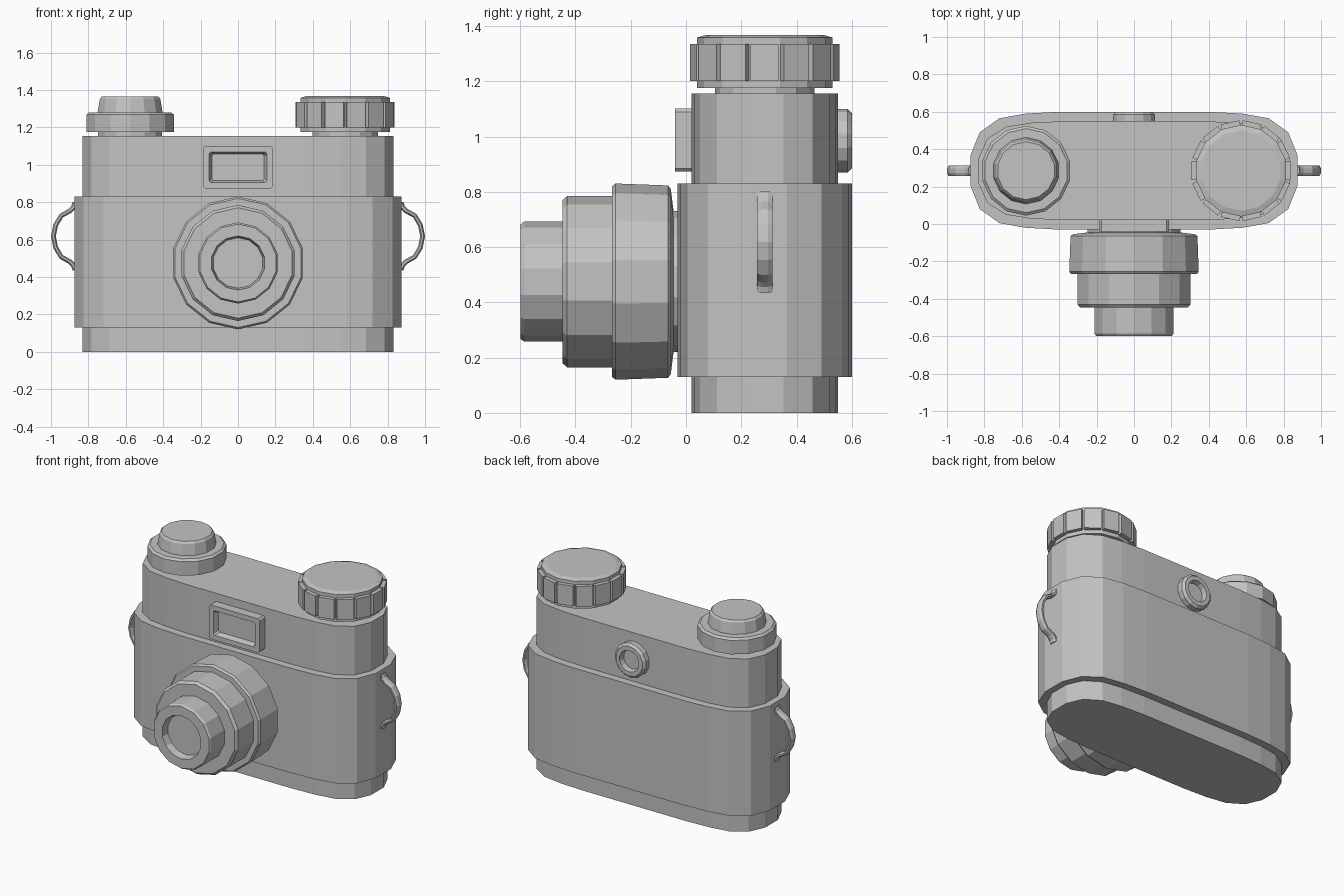
import bpy, bmesh, math
from mathutils import Vector, Matrix

cube = bpy.data.objects.get("Cube")
if cube:
    bpy.data.objects.remove(cube, do_unlink=True)

grey = bpy.data.materials.new("body grey")
grey.use_nodes = True
colour = (0.55, 0.55, 0.55, 1)
grey.diffuse_color = colour
grey.node_tree.nodes["Principled BSDF"].inputs["Base Color"].default_value = colour

SIDES = 14
MID_Y = 0.285


def finish(bm, name):
    bmesh.ops.recalc_face_normals(bm, faces=bm.faces)
    mesh = bpy.data.meshes.new(name)
    bm.to_mesh(mesh)
    bm.free()
    mesh.materials.append(grey)
    obj = bpy.data.objects.new(name, mesh)
    bpy.context.collection.objects.link(obj)
    return obj


def loft(bm, rings, caps=True):
    """Skin a list of closed point loops."""
    loops = [[bm.verts.new(p) for p in ring] for ring in rings]
    n = len(loops[0])
    for a, b in zip(loops, loops[1:]):
        for i in range(n):
            j = (i + 1) % n
            bm.faces.new((a[i], a[j], b[j], b[i]))
    if caps:
        bm.faces.new(loops[0][::-1])
        bm.faces.new(loops[-1])


def lathe(name, profile, matrix):
    """Turn (radius, height) pairs around local z."""
    bm = bmesh.new()
    angles = [math.tau * i / SIDES for i in range(SIDES)]
    loft(bm, [[matrix @ Vector((r * math.sin(a), r * math.cos(a), h)) for a in angles]
              for r, h in profile])
    return finish(bm, name)


# Rounded body outline, one quarter mirrored to all four
QUARTER = [(0.875, 0.08), (0.825, 0.205), (0.72, 0.28), (0.58, 0.305), (0.40, 0.315)]


def body_block(name, sx, sy, z0, z1):
    q = [(x * sx, y * sy) for x, y in QUARTER]
    outline = q + [(-x, y) for x, y in q[::-1]]
    outline += [(-x, -y) for x, y in outline]
    bm = bmesh.new()
    loft(bm, [[(x, y + MID_Y, z) for x, y in outline] for z in (z0, z1)])
    finish(bm, name)


body_block("base_plate", 0.95, 0.84, 0, 0.13)
body_block("main_body", 1, 1, 0.13, 0.83)
body_block("top_housing", 0.95, 0.84, 0.83, 1.155)

# Stepped lens barrel, pointing forward
forward = Matrix.Translation((0, 0, 0.475)) @ Matrix.Rotation(math.pi / 2, 4, "X")
lathe("lens_barrel", [
    (0.255, -0.02), (0.255, 0.045), (0.335, 0.055), (0.348, 0.065), (0.355, 0.255), (0.345, 0.268),
    (0.31, 0.268), (0.31, 0.43), (0.295, 0.447),
    (0.217, 0.447), (0.217, 0.585), (0.208, 0.598),
    (0.145, 0.598), (0.135, 0.55)], forward)

# Eyepiece on the back
backward = Matrix.Translation((0, 0.54, 0.985)) @ Matrix.Rotation(-math.pi / 2, 4, "X")
lathe("eyepiece", [(0.115, -0.01), (0.115, 0.045), (0.1, 0.06), (0.072, 0.06),
                   (0.066, 0.025)], backward)


# Viewfinder frame with a sunken window
def rounded_rect(w, h, c, y):
    corner = [(w, h - c), (w - c, h)]
    half = corner + [(-x, z) for x, z in corner[::-1]]
    return [(x, y, z + 0.987) for x, z in half + [(-x, -z) for x, z in half]]


bm = bmesh.new()
loft(bm, [rounded_rect(0.187, 0.114, 0.012, 0.04), rounded_rect(0.187, 0.114, 0.012, -0.04),
          rounded_rect(0.155, 0.082, 0.01, -0.04), rounded_rect(0.14, 0.07, 0.01, -0.005)])
finish(bm, "viewfinder")

# Stepped button on the right
lathe("shutter_button", [
    (0.175, 1.15), (0.175, 1.175), (0.24, 1.175), (0.24, 1.268), (0.225, 1.28),
    (0.178, 1.28), (0.166, 1.352), (0.155, 1.365)], Matrix.Translation((-0.577, MID_Y, 0)))

# Ribbed winding knob on the left
KNOB = Matrix.Translation((0.573, MID_Y, 0))
lathe("winding_knob", [
    (0.18, 1.15), (0.18, 1.175), (0.245, 1.175), (0.245, 1.358), (0.215, 1.367)], KNOB)
bm = bmesh.new()
for i in range(SIDES):
    turn = Matrix.Rotation(math.tau * (i + 0.5) / SIDES, 4, "Z")
    bmesh.ops.create_cube(bm, size=1, matrix=KNOB @ turn @ Matrix.Translation((0, 0.248, 1.268))
                          @ Matrix.Diagonal((0.102, 0.034, 0.135, 1)))
finish(bm, "knob_ribs")

# Strap lugs: a flattened tube swept along a bowed path
half_path = [(0.872, 0.18), (0.88, 0.155), (0.9, 0.135), (0.945, 0.11), (0.975, 0.06)]
path = half_path + [(0.987, 0)] + [(x, -z) for x, z in half_path[::-1]]
path = [Vector((x, 0, z + 0.618)) for x, z in path]
for side, name in ((1, "left_strap_lug"), (-1, "right_strap_lug")):
    rings = []
    for k, p in enumerate(path):
        along = path[min(k + 1, len(path) - 1)] - path[max(k - 1, 0)]
        out = along.cross(Vector((0, 1, 0))).normalized()
        ring = [p + out * 0.014 * math.cos(a) + Vector((0, 0.03 * math.sin(a) + MID_Y, 0))
                for a in (math.tau * (i + 0.5) / 8 for i in range(8))]
        rings.append([(v.x * side, v.y, v.z) for v in ring])
    bm = bmesh.new()
    loft(bm, rings)
    finish(bm, name)
